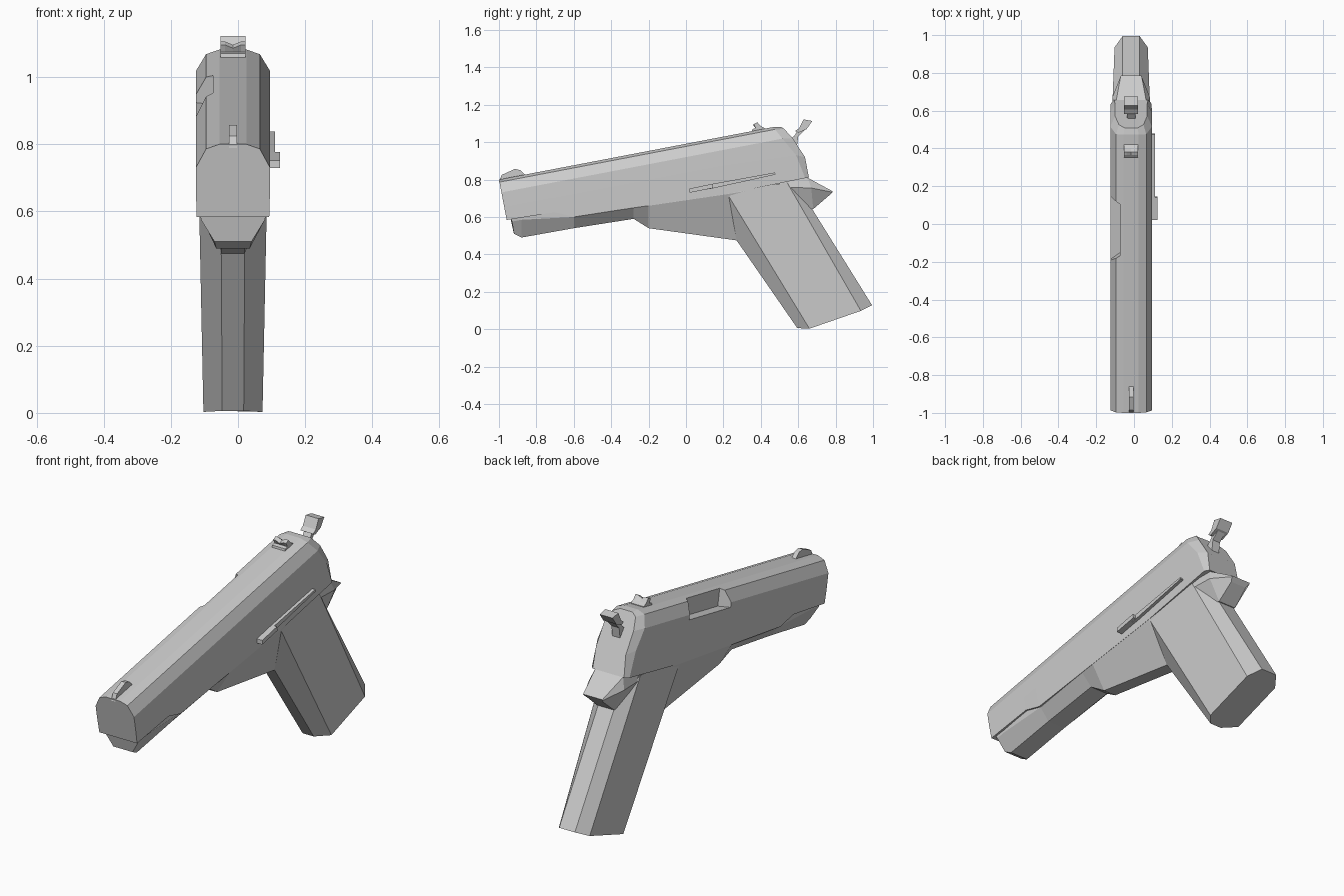
import bpy, bmesh

CX = -0.015  # centre line of the body


def loft(name, rings, closed_rings=False):
    """Skin a list of rings; half rings are mirrored across the centre line."""
    bm = bmesh.new()
    loops = []
    for r in rings:
        pts = list(r) if closed_rings else list(r) + [(-x, y, z) for x, y, z in reversed(r)]
        loops.append([bm.verts.new((x + CX, y, z)) for x, y, z in pts])
    n = len(loops[0])
    for a, b in zip(loops, loops[1:]):
        for i in range(n):
            j = (i + 1) % n
            bm.faces.new((a[i], a[j], b[j], b[i]))
    bm.faces.new(loops[0])
    bm.faces.new(loops[-1])
    bmesh.ops.recalc_face_normals(bm, faces=bm.faces)
    mesh = bpy.data.meshes.new(name)
    bm.to_mesh(mesh)
    bm.free()
    ob = bpy.data.objects.new(name, mesh)
    bpy.context.collection.objects.link(ob)
    return ob


def prism(name, profile, x0, x1):
    """Extrude a side (y, z) profile between two x positions."""
    return loft(name, [[(x, y, z) for y, z in profile] for x in (x0, x1)], True)


def tilt(x, u, v):
    """u runs along the sloping top line from the muzzle, v goes down from it."""
    return (x, -1 + 0.982 * u + 0.188 * v, 0.80 + 0.188 * u - 0.982 * v)


def slide_ring(u, depth):
    return [tilt(x, u, v) for x, v in
            ((0.04, 0), (0.08, 0.014), (0.11, 0.07), (0.11, 0.15), (0.108, depth))]


# Slide with bevelled rear
rear_edge = [tilt(*p) for p in ((0.04, 1.50, 0), (0.08, 1.50, 0.014), (0.11, 1.53, 0.07),
                                (0.11, 1.585, 0.17), (0.108, 1.61, 0.30))]
rear_face = [tilt(*p) for p in ((0.035, 1.535, 0.008), (0.065, 1.55, 0.022), (0.085, 1.585, 0.08),
                                (0.085, 1.63, 0.19), (0.09, 1.63, 0.30))]
slide = loft("slide", [slide_ring(0, 0.22), slide_ring(0.262, 0.228), slide_ring(0.355, 0.27),
                       slide_ring(1.183, 0.305), rear_edge, rear_face])

# Ejection port cut on the left side
cutter = loft("port_cutter", [[tilt(x, u, v) for x, u in
                               ((-0.2, 0.76), (-0.11, 0.81), (-0.06, 0.845),
                                (-0.06, 1.125), (-0.11, 1.155), (-0.2, 1.155))]
                              for v in (-0.03, 0.095)], True)
cutter.hide_render = True
cutter.hide_viewport = True
cut = slide.modifiers.new("port", 'BOOLEAN')
cut.operation = 'DIFFERENCE'
cut.object = cutter
cut.solver = 'EXACT'

# Lower frame with solid guard
frame_stations = [
    ((0.10, -0.94, 0.60), (0.095, -0.93, 0.575), (0.055, -0.92, 0.51)),
    ((0.10, -0.88, 0.62), (0.095, -0.88, 0.585), (0.05, -0.88, 0.49)),
    ((0.10, -0.60, 0.65), (0.10, -0.60, 0.60), (0.05, -0.60, 0.54)),
    ((0.10, -0.28, 0.70), (0.107, -0.28, 0.65), (0.05, -0.28, 0.59)),
    ((0.10, -0.20, 0.72), (0.107, -0.20, 0.66), (0.035, -0.20, 0.54)),
    ((0.10, 0.22, 0.78), (0.107, 0.22, 0.722), (0.035, 0.27, 0.475)),
    ((0.09, 0.50, 0.82), (0.095, 0.50, 0.77), (0.035, 0.50, 0.60)),
]
loft("frame", frame_stations)

# Grip, an eight-sided loft
loft("grip", [
    [(0.035, 0.26, 0.49), (0.103, 0.22, 0.725), (0.103, 0.54, 0.785), (0.045, 0.67, 0.65)],
    [(0.032, 0.595, 0.006), (0.088, 0.66, 0.003), (0.088, 0.935, 0.098), (0.045, 0.995, 0.128)],
])

# Tang behind the grip
loft("tang", [
    [(0.09, 0.50, 0.84), (0.10, 0.50, 0.76), (0.06, 0.52, 0.66)],
    [(0.08, 0.65, 0.81), (0.10, 0.67, 0.755), (0.05, 0.68, 0.642)],
    [(0.055, 0.785, 0.737), (0.055, 0.783, 0.732), (0.045, 0.765, 0.715)],
])

# Hammer stem and spur
prism("hammer_stem", [(0.54, 1.0), (0.58, 1.035), (0.605, 1.075), (0.635, 1.065),
                      (0.60, 1.03), (0.592, 0.97), (0.61, 0.91), (0.56, 0.90)], -0.022, 0.022)
prism("hammer_spur", [(0.583, 1.06), (0.605, 1.075), (0.628, 1.122), (0.675, 1.113),
                      (0.645, 1.07), (0.60, 1.05)], -0.037, 0.037)

# Sights
prism("front_sight", [(-1.0, 0.79), (-0.985, 0.825), (-0.915, 0.857), (-0.885, 0.85),
                      (-0.855, 0.82)], -0.012, 0.012)
loft("rear_sight", [[(x, 0.35, 1.04), (x, 0.355, 1.07), (x, 0.372, 1.075), (x, 0.362, top - 0.01),
                     (x, 0.382, top), (x, 0.40, 1.085), (x, 0.42, 1.075), (x, 0.42, 1.05)]
                    for x, top in ((-0.037, 1.106), (-0.024, 1.106), (0, 1.096),
                                   (0.024, 1.106), (0.037, 1.106))], True)

# Slide stop: thin bar and thumb pad on the right side
prism("stop_bar", [(0.02, 0.735), (0.02, 0.752), (0.14, 0.777), (0.475, 0.838),
                   (0.48, 0.827), (0.14, 0.752)], 0.09, 0.125)
prism("stop_pad", [(0.02, 0.73), (0.02, 0.752), (0.14, 0.777), (0.145, 0.755)], 0.09, 0.14)
